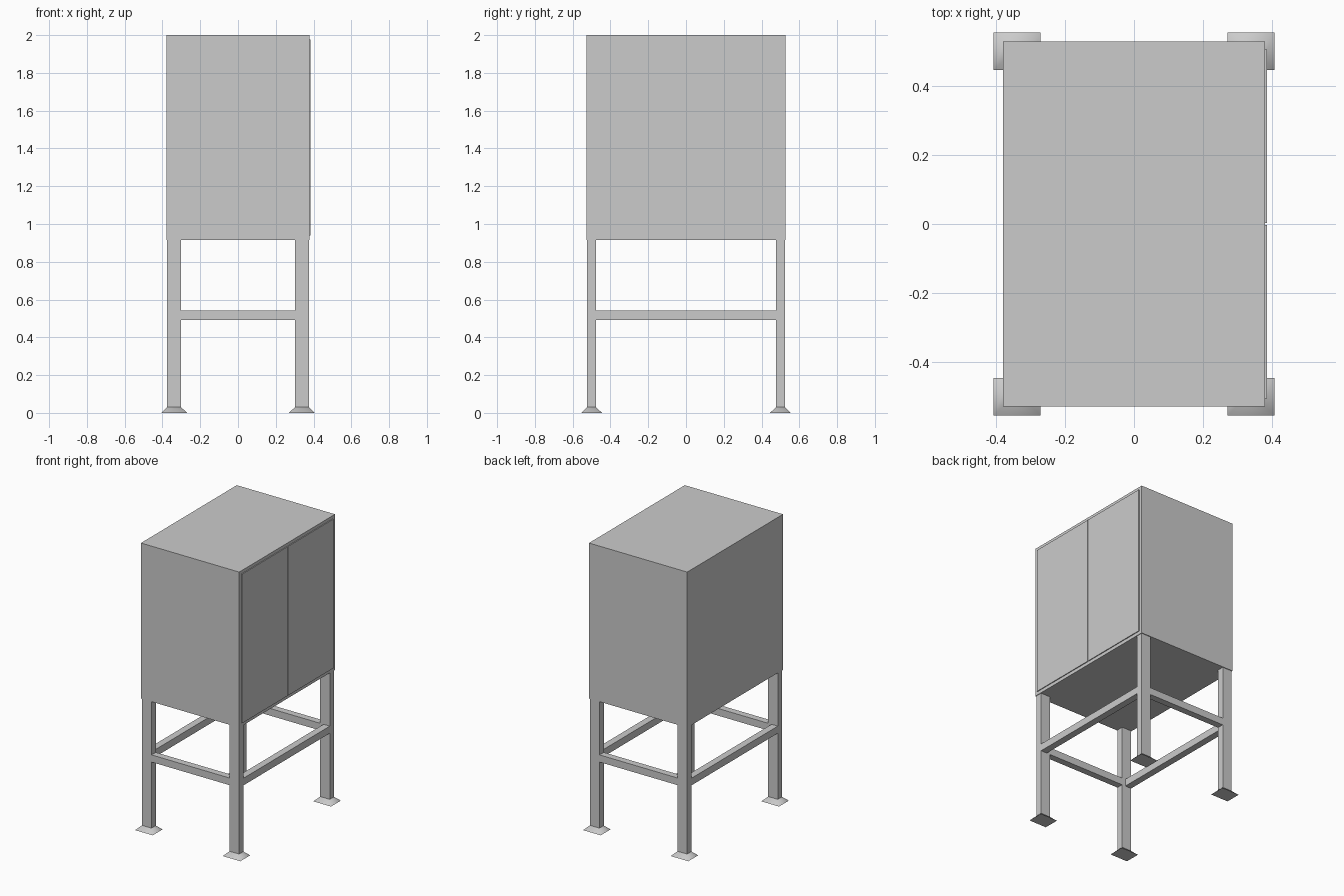
import bpy
import bmesh
import math

cube = bpy.data.objects.get("Cube")
if cube:
    bpy.data.objects.remove(cube, do_unlink=True)

# Single painted metal finish
COLOUR = (0.6, 0.6, 0.6, 1.0)
metal = bpy.data.materials.new("grey metal")
metal.use_nodes = True
metal.diffuse_color = COLOUR
metal.node_tree.nodes["Principled BSDF"].inputs["Base Color"].default_value = COLOUR


def box(name, x, y, z, bottom_flare=0.0):
    """Box spanning the given ranges; the bottom can flare outward."""
    mesh = bpy.data.meshes.new(name)
    bm = bmesh.new()
    bmesh.ops.create_cube(bm, size=1.0)
    for v in bm.verts:
        sx, sy, top = v.co.x, v.co.y, v.co.z > 0
        flare = 0.0 if top else bottom_flare
        v.co.x = sum(x) / 2 + 2 * sx * (abs(x[1] - x[0]) / 2 + flare)
        v.co.y = sum(y) / 2 + 2 * sy * (abs(y[1] - y[0]) / 2 + flare)
        v.co.z = z[1] if top else z[0]
    bm.to_mesh(mesh)
    bm.free()
    mesh.materials.append(metal)
    obj = bpy.data.objects.new(name, mesh)
    bpy.context.collection.objects.link(obj)
    return obj


# Main dimensions
BODY_X, BODY_Y = 0.379, 0.528
BASE_Z, TOP_Z, FOOT_Z = 0.915, 2.0, 0.03
LEG_X = (0.301, 0.375)
LEG_Y = (0.476, 0.523)
RAIL_Z = (0.491, 0.541)

# Cabinet body
box("cabinet_body", (-BODY_X, BODY_X), (-BODY_Y, BODY_Y), (BASE_Z, TOP_Z))

# Pair of thin doors on the left side with a narrow gap between them
for label, s in (("front", -1), ("back", 1)):
    box(f"{label}_door", (BODY_X - 0.002, BODY_X + 0.006),
        (s * 0.003, s * 0.505), (0.938, 1.978))

# Legs with flared feet
for y_label, sy in (("front", -1), ("back", 1)):
    for x_label, sx in (("right", -1), ("left", 1)):
        xs = [sx * v for v in LEG_X]
        ys = [sy * v for v in LEG_Y]
        box(f"{y_label}_{x_label}_leg", xs, ys, (FOOT_Z, BASE_Z))
        foot = box(f"{y_label}_{x_label}_foot", xs, ys, (0.0, FOOT_Z), 0.031)
        # Slopes blend smoothly while the underside stays sharp
        bpy.ops.object.select_all(action="DESELECT")
        foot.select_set(True)
        bpy.context.view_layer.objects.active = foot
        bpy.ops.object.shade_smooth_by_angle(angle=math.radians(75))

# Stretcher rails flush with the outside of the legs
for label, s in (("front", -1), ("back", 1)):
    box(f"{label}_rail", (-LEG_X[0], LEG_X[0]), [s * v for v in LEG_Y], RAIL_Z)
for label, s in (("right", -1), ("left", 1)):
    box(f"{label}_rail", (s * (LEG_X[1] - 0.048), s * LEG_X[1]),
        (-LEG_Y[0], LEG_Y[0]), RAIL_Z)
